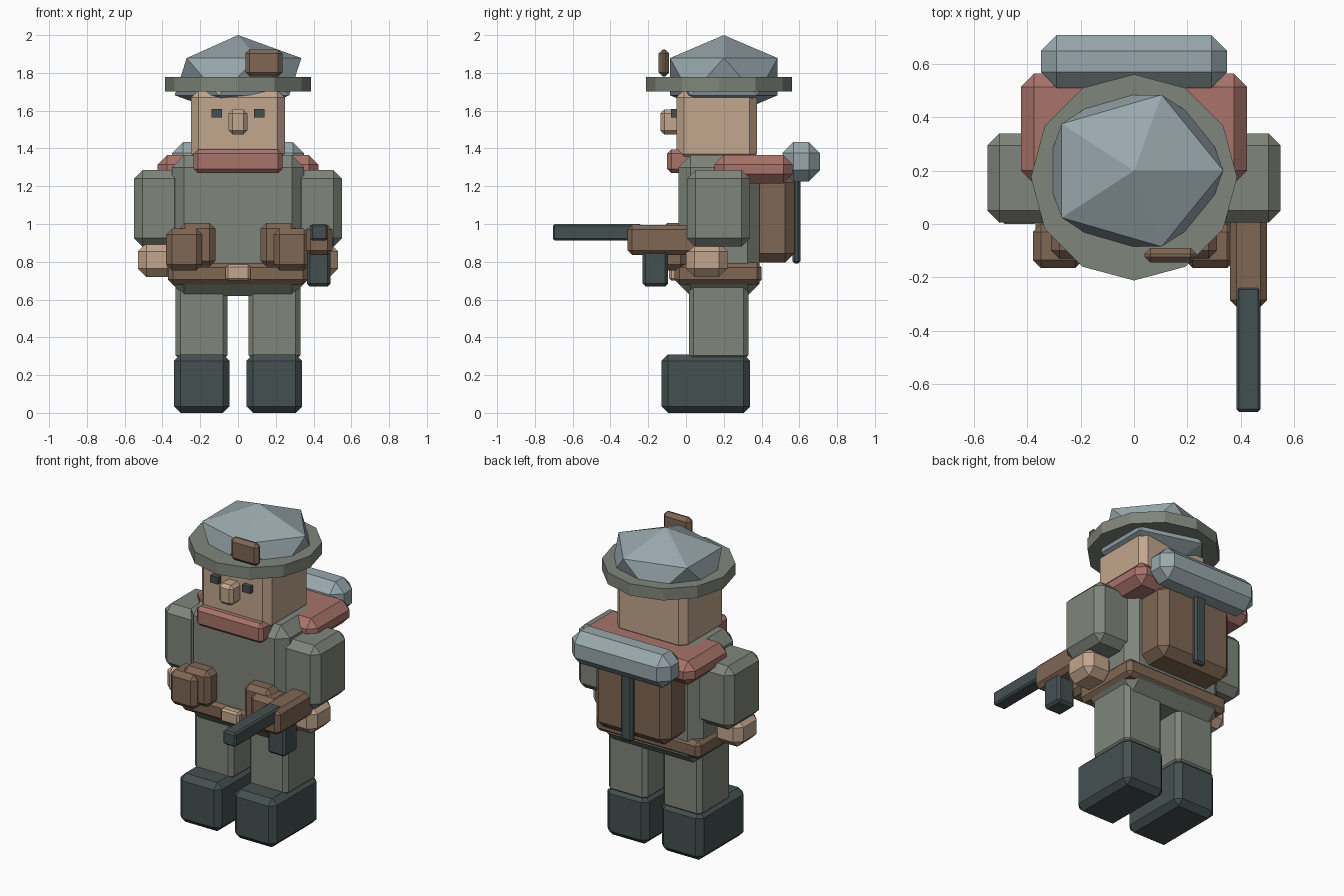
import bpy, bmesh
from mathutils import Matrix, Vector

if "Cube" in bpy.data.objects:
    bpy.data.objects.remove(bpy.data.objects["Cube"])


def colour(name, hexcode):
    m = bpy.data.materials.new(name)
    rgb = [int(hexcode[i:i + 2], 16) / 255 for i in (0, 2, 4)]
    m.diffuse_color = [((c + 0.055) / 1.055) ** 2.4 if c > 0.04 else c / 12.92 for c in rgb] + [1]
    m.use_nodes = True
    m.node_tree.nodes["Principled BSDF"].inputs["Base Color"].default_value = m.diffuse_color
    return m


GREEN = colour("uniform green", "7f867b")
BLUE = colour("canvas blue grey", "98a7ac")
SKIN = colour("skin", "c2a68d")
RED = colour("scarf red", "a8736a")
BROWN = colour("leather brown", "7f6754")
DARK = colour("dark iron", "455050")


def finish(name, bm, mat):
    bmesh.ops.recalc_face_normals(bm, faces=bm.faces)
    me = bpy.data.meshes.new(name)
    bm.to_mesh(me)
    bm.free()
    me.materials.append(mat)
    ob = bpy.data.objects.new(name, me)
    bpy.context.collection.objects.link(ob)
    return ob


def box(name, mat, x, y, z, bevel=0.0):
    """Chamfered box given by its ranges along each axis."""
    bm = bmesh.new()
    size = [r[1] - r[0] for r in (x, y, z)]
    mid = Vector([(r[0] + r[1]) / 2 for r in (x, y, z)])
    bmesh.ops.create_cube(bm, size=1, matrix=Matrix.Translation(mid) @ Matrix.Diagonal((*size, 1)))
    if bevel:
        bmesh.ops.bevel(bm, geom=bm.edges[:], offset=bevel, segments=1, affect='EDGES', profile=0.5)
    return finish(name, bm, mat)


def pair(name, mat, x, y, z, bevel=0.0):
    """Same box on both sides of the body."""
    box(name + "_left", mat, x, y, z, bevel)
    box(name + "_right", mat, (-x[1], -x[0]), y, z, bevel)


# Legs and arms
pair("boot", DARK, (0.045, 0.34), (-0.13, 0.34), (0, 0.31), 0.035)
pair("leg", GREEN, (0.055, 0.33), (0.015, 0.33), (0.28, 0.70), 0.025)
pair("arm", GREEN, (0.29, 0.55), (0.005, 0.34), (0.88, 1.285), 0.045)
pair("hand", SKIN, (0.33, 0.53), (0.0, 0.22), (0.72, 0.90), 0.045)

# Torso, belt and pouches
box("torso", GREEN, (-0.35, 0.35), (-0.04, 0.39), (0.62, 1.365), 0.065)
box("belt", BROWN, (-0.37, 0.37), (-0.06, 0.40), (0.68, 0.795), 0.025)
box("buckle", SKIN, (-0.065, 0.065), (-0.09, -0.03), (0.70, 0.785), 0.012)
pair("pouch", BROWN, (0.19, 0.38), (-0.165, 0.0), (0.755, 0.975), 0.03)
pair("inner_pouch", BROWN, (0.12, 0.31), (-0.13, 0.0), (0.775, 1.005), 0.03)

# Head and face
box("head", SKIN, (-0.248, 0.248), (-0.05, 0.375), (1.33, 1.71), 0.04)
box("nose", SKIN, (-0.05, 0.05), (-0.135, -0.03), (1.475, 1.605), 0.02)
pair("eye", DARK, (0.085, 0.14), (-0.08, -0.03), (1.565, 1.61))

# Scarf: front collar and shoulder cape
box("collar", RED, (-0.235, 0.235), (-0.10, 0.22), (1.27, 1.395), 0.022)
box("shoulder_cape", RED, (-0.425, 0.425), (0.15, 0.565), (1.215, 1.365), 0.05)

# Backpack with strap and bedroll
box("backpack", BROWN, (-0.265, 0.265), (0.34, 0.575), (0.795, 1.27), 0.05)
box("backpack_strap", DARK, (-0.04, 0.04), (0.565, 0.605), (0.79, 1.30), 0.012)
box("bedroll", BLUE, (-0.35, 0.35), (0.51, 0.71), (1.225, 1.435), 0.06)

# Hat: twelve-sided brim, faceted crown and badge
bm = bmesh.new()
bmesh.ops.create_cone(bm, cap_ends=True, segments=12, radius1=0.387, radius2=0.387, depth=0.075,
                      matrix=Matrix.Translation((0, 0.175, 1.74)))
finish("hat_brim", bm, GREEN)
bm = bmesh.new()
bmesh.ops.create_icosphere(bm, subdivisions=1, radius=1,
                           matrix=Matrix.Translation((0, 0.2, 1.78)) @ Matrix.Diagonal((0.375, 0.335, 0.22, 1)))
finish("hat_crown", bm, BLUE)
box("hat_badge", BROWN, (0.04, 0.235), (-0.145, -0.09), (1.78, 1.925), 0.022)

# Gun
box("gun_stock", BROWN, (0.36, 0.50), (-0.31, 0.13), (0.835, 0.995), 0.025)
box("gun_barrel", DARK, (0.385, 0.475), (-0.705, -0.235), (0.912, 1.0), 0.01)
box("gun_magazine", DARK, (0.365, 0.49), (-0.23, -0.095), (0.67, 0.86), 0.015)
